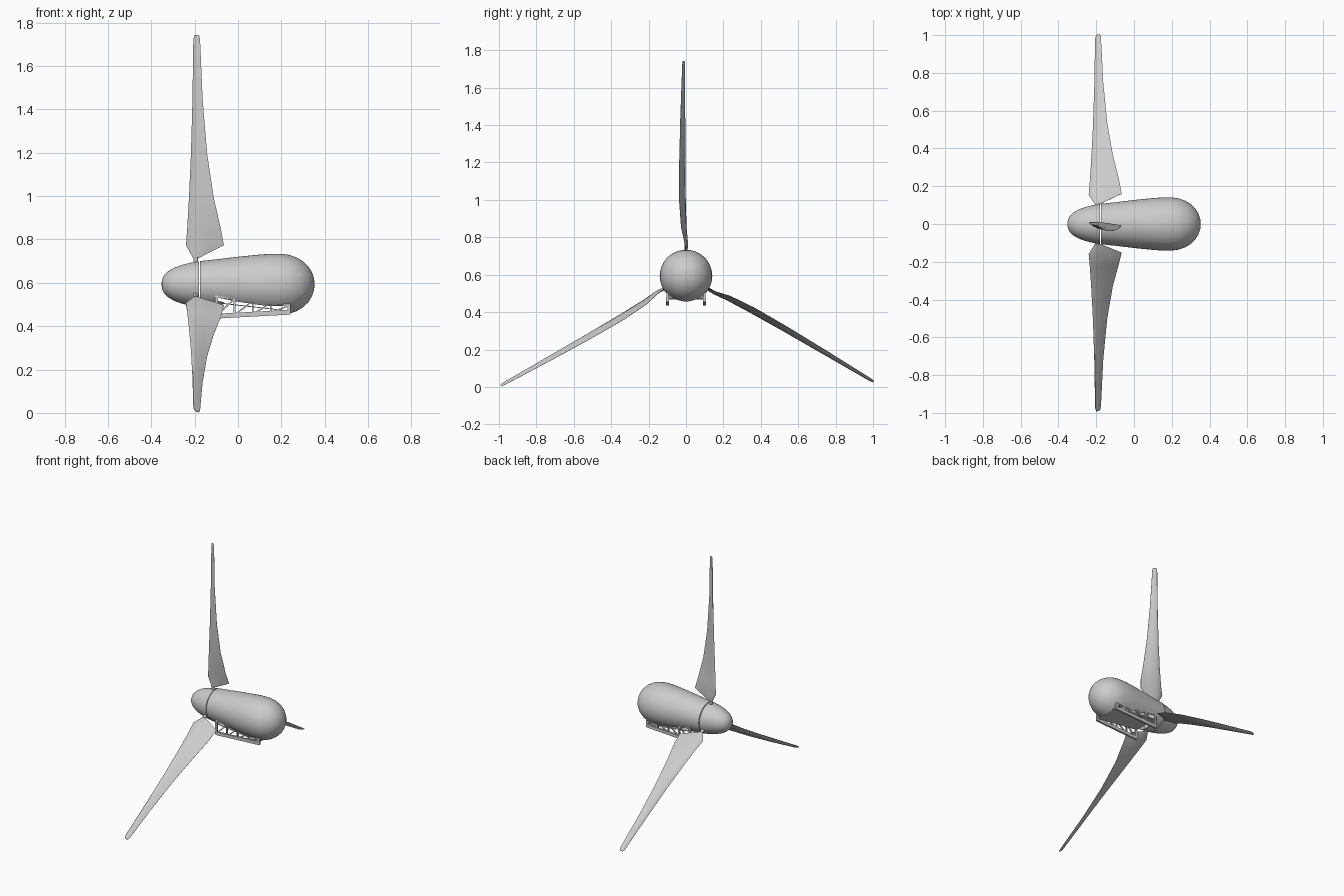
import bpy, bmesh, math
from mathutils import Vector, Matrix

if "Cube" in bpy.data.objects:
    bpy.data.objects.remove(bpy.data.objects["Cube"])

AXIS_Z = 0.593
BLADE_X = -0.195


def finish(name, bm, smooth=True):
    bmesh.ops.recalc_face_normals(bm, faces=bm.faces[:])
    mesh = bpy.data.meshes.new(name)
    bm.to_mesh(mesh)
    bm.free()
    ob = bpy.data.objects.new(name, mesh)
    bpy.context.collection.objects.link(ob)
    if smooth:
        bpy.ops.object.select_all(action='DESELECT')
        ob.select_set(True)
        bpy.context.view_layer.objects.active = ob
        bpy.ops.object.shade_smooth_by_angle(angle=math.radians(35))
    return ob


def lathe(profile, steps=48):
    """Spin (x, radius) points around the rotor axis."""
    bm = bmesh.new()
    vs = [bm.verts.new((x, 0, AXIS_Z + r)) for x, r in profile]
    es = [bm.edges.new(p) for p in zip(vs, vs[1:])]
    bmesh.ops.spin(bm, geom=vs + es, cent=(0, 0, AXIS_Z), axis=(1, 0, 0),
                   angle=math.tau, steps=steps, use_duplicate=False)
    bmesh.ops.remove_doubles(bm, verts=bm.verts[:], dist=1e-5)
    return bm


def beam(bm, a, b, w, h):
    """Box-section bar from a to b."""
    a, b = Vector(a), Vector(b)
    d = b - a
    side = Vector((0, 1, 0))
    up = d.cross(side).normalized()
    m = Matrix((d, side * w, up * h)).transposed().to_4x4()
    m.translation = (a + b) / 2
    bmesh.ops.create_cube(bm, size=1, matrix=m)


# Hub nose
finish("hub_nose", lathe([(-0.353, 0), (-0.350, 0.022), (-0.340, 0.043), (-0.322, 0.060),
                          (-0.295, 0.076), (-0.26, 0.089), (-0.22, 0.099),
                          (-0.18, 0.106), (-0.18, 0)]))

# Nacelle shell with an open bay underneath
bm = lathe([(-0.175, 0), (-0.175, 0.107), (-0.1, 0.115), (0, 0.127), (0.10, 0.137), (0.15, 0.1405),
            (0.20, 0.1405), (0.235, 0.136), (0.27, 0.124), (0.30, 0.106), (0.325, 0.082),
            (0.342, 0.054), (0.351, 0.026), (0.353, 0)])
for co, no in (((0, -0.098, 0), (0, 1, 0)), ((0, 0.098, 0), (0, 1, 0))):
    bmesh.ops.bisect_plane(bm, geom=bm.verts[:] + bm.edges[:] + bm.faces[:],
                           plane_co=co, plane_no=no)
bay = []
for f in bm.faces:
    c = f.calc_center_median()
    if -0.1 < c.x < 0.235 and abs(c.y) < 0.098 and c.z < AXIS_Z:
        bay.append(f)
bmesh.ops.delete(bm, geom=bay, context='FACES')
finish("nacelle", bm)

# Sloping floor panel inside the bay
bm = bmesh.new()
beam(bm, (-0.1, 0, 0.508), (0.235, 0, 0.470), 0.185, 0.004)
finish("bay_floor", bm, False)


# Blades: (radius, leading x, trailing x, leading y, trailing y, thickness)
sections = [(0.118, -0.205, -0.187, 0.000, 0.000, 0.016),
            (0.180, -0.240, -0.065, 0.006, -0.008, 0.018),
            (0.260, -0.234, -0.080, 0.000, -0.026, 0.018),
            (0.400, -0.226, -0.112, -0.004, -0.036, 0.018),
            (0.600, -0.217, -0.142, -0.006, -0.036, 0.016),
            (0.850, -0.210, -0.163, -0.006, -0.030, 0.013),
            (1.130, -0.206, -0.175, -0.006, -0.020, 0.009),
            (1.150, -0.200, -0.180, -0.008, -0.018, 0.005)]
foil = [(0, 0), (0.08, 0.3), (0.3, 0.5), (0.65, 0.32), (1, 0.04),
        (1, -0.04), (0.65, -0.32), (0.3, -0.5), (0.08, -0.3)]


def blade(name, angle):
    bm = bmesh.new()
    rings = []
    for r, lx, tx, ly, ty, t in sections:
        rings.append([bm.verts.new((lx + (tx - lx) * u, ly + (ty - ly) * u + v * t, r))
                      for u, v in foil])
    n = len(foil)
    for a, b in zip(rings, rings[1:]):
        for i in range(n):
            bm.faces.new((a[i], a[(i + 1) % n], b[(i + 1) % n], b[i]))
    bm.faces.new(rings[0])
    bm.faces.new(rings[-1])
    # Root stem
    bmesh.ops.create_cone(bm, cap_ends=True, segments=16, radius1=0.011, radius2=0.011,
                          depth=0.04, matrix=Matrix.Translation((BLADE_X, 0, 0.105)))
    bm.transform(Matrix.Translation((0, 0, AXIS_Z)) @ Matrix.Rotation(angle, 4, 'X'))
    finish(name, bm)


for k in range(3):
    blade(f"blade_{k + 1}", k * math.tau / 3)


# Lattice side rails hanging under the nacelle
def top_z(x):
    return 0.536 + (0.496 - 0.536) * (x + 0.1) / 0.335


def rail_z(x):
    return 0.446 + (0.464 - 0.446) * (x + 0.1) / 0.335


for y, side in ((-0.099, "front"), (0.099, "back")):
    bm = bmesh.new()
    x0, x1, bays = -0.1, 0.235, 4
    beam(bm, (x0, y, rail_z(x0)), (x1, y, rail_z(x1)), 0.014, 0.022)
    beam(bm, (x0, y, top_z(x0)), (x1, y, top_z(x1)), 0.010, 0.008)
    step = (x1 - x0) / bays
    for i in range(bays + 1):
        x = x0 + i * step
        w = 0.014 if i in (0, bays) else 0.008
        beam(bm, (x, y, rail_z(x) - 0.01), (x, y, top_z(x) + 0.006), 0.012, w)
        if i < bays:
            beam(bm, (x, y, rail_z(x)), (x + step, y, top_z(x + step)), 0.008, 0.007)
    finish(f"{side}_lattice_rail", bm, False)
